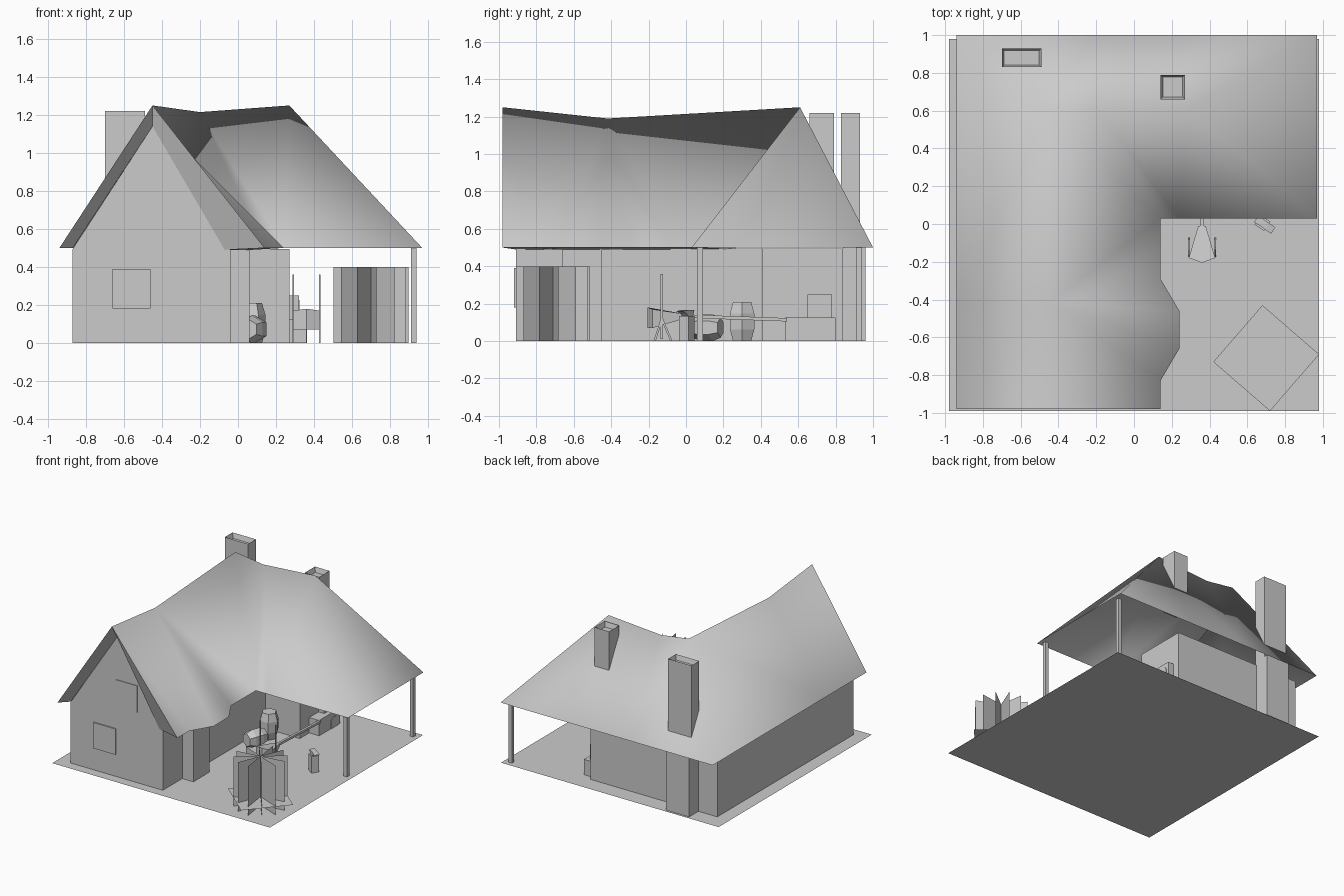
import bpy, bmesh, math
from mathutils import Vector

if "Cube" in bpy.data.objects:
    bpy.data.objects.remove(bpy.data.objects["Cube"])


def mesh_obj(name, verts, faces, fix=True):
    bm = bmesh.new()
    vs = [bm.verts.new(v) for v in verts]
    for f in faces:
        bm.faces.new([vs[i] for i in f])
    if fix:
        bmesh.ops.recalc_face_normals(bm, faces=bm.faces[:])
    me = bpy.data.meshes.new(name)
    bm.to_mesh(me)
    bm.free()
    ob = bpy.data.objects.new(name, me)
    bpy.context.collection.objects.link(ob)
    return ob


def prism(name, pts, offset):
    """Extrude a flat polygon by an offset vector into a solid."""
    n = len(pts)
    off = Vector(offset)
    verts = [Vector(p) for p in pts] + [Vector(p) + off for p in pts]
    faces = [list(range(n)), list(range(n, 2 * n))]
    faces += [[i, (i + 1) % n, n + (i + 1) % n, n + i] for i in range(n)]
    return mesh_obj(name, verts, faces)


def box(name, x0, x1, y0, y1, z0, z1):
    return prism(name, [(x0, y0, z0), (x1, y0, z0), (x1, y1, z0), (x0, y1, z0)],
                 (0, 0, z1 - z0))


def chimney(name, x0, x1, y0, y1, z0, z1):
    """Box with a recessed flue in its top."""
    ob = box(name, x0, x1, y0, y1, z0, z1)
    bm = bmesh.new()
    bm.from_mesh(ob.data)
    bm.faces.ensure_lookup_table()
    top = max(bm.faces, key=lambda f: f.calc_center_median().z)
    bmesh.ops.inset_region(bm, faces=[top], thickness=0.018)
    bmesh.ops.translate(bm, verts=top.verts[:], vec=(0, 0, -0.04))
    bm.to_mesh(ob.data)
    bm.free()
    return ob


def barrel(name, loc, r, h, rot=(0, 0, 0)):
    """Six-sided barrel with a bulging belly."""
    prof = [(0.75 * r, -h / 2), (r, -h / 5), (r, h / 5), (0.75 * r, h / 2)]
    verts, faces = [], []
    for rad, z in prof:
        for k in range(6):
            a = k * math.pi / 3
            verts.append((rad * math.cos(a), rad * math.sin(a), z))
    for j in range(3):
        for k in range(6):
            n = (k + 1) % 6
            faces.append([j * 6 + k, j * 6 + n, j * 6 + 6 + n, j * 6 + 6 + k])
    faces += [list(range(6)), list(range(18, 24))]
    ob = mesh_obj(name, verts, faces)
    ob.location, ob.rotation_euler = loc, rot
    return ob


# Ground sheet
mesh_obj("ground_sheet", [(-.98, -.99, 0), (.98, -.99, 0), (.98, .98, 0), (-.98, .98, 0)],
         [[0, 1, 2, 3]], False)

# L-shaped walls
foot = [(-.87, -.91), (-.04, -.91), (-.04, .41), (.27, .41), (.27, .84), (-.87, .84)]
mesh_obj("walls", [(x, y, z) for z in (0, .495) for x, y in foot],
         [[i, (i + 1) % 6, 6 + (i + 1) % 6, 6 + i] for i in range(6)])
mesh_obj("front_gable", [(-.87, -.91, .495), (-.07, -.91, .495), (-.45, -.91, 1.14)],
         [[0, 1, 2]], False)
box("entrance_block", -.04, .06, -.66, -.45, 0, .495)

# Roof outer skin: sagging ridge and a wavy courtyard eave
ridge = {"R0": (-.45, -.98, 1.25), "R1": (-.45, -.42, 1.19), "R2": (-.45, .61, 1.25),
         "R3": (-.2, .61, 1.215), "R4": (.27, .61, 1.25)}
eave = {"L0": (-.94, -.98, .5), "L1": (-.94, -.42, .5), "L2": (-.94, 1, .5),
        "B1": (-.2, 1, .5), "B2": (.27, 1, .5), "H1": (.97, 1, .5), "H0": (.97, .03, .5),
        "F": (.24, .03, .5)}
court = [(.14, -.98), (.14, -.83), (.24, -.66), (.24, -.46), (.14, -.29), (.14, .03)]
soffit = [(-.07, -.91), (-.05, -.78), (.07, -.65), (.07, -.5), (-.02, -.38), (-.1, .26)]
roof_faces = """R0 a0 a1,R0 a1 R1,R1 a1 a2,R1 a2 a3,R1 a3 a4,R1 a4 a5,R1 a5 R2,R2 a5 R3,
R3 a5 F,R3 F R4,R4 F H0,R4 H0 H1,R4 H1 B2,R4 B2 B1 R3,R3 B1 R2,R2 B1 L2,
R2 L2 L1 R1,R1 L1 L0 R0""".replace("\n", "").split(",")


def roof_skin(name, pts):
    keys = list(pts)
    faces = [[keys.index(k) for k in f.split()] for f in roof_faces]
    ob = mesh_obj(name, [pts[k] for k in keys], faces, False)
    for p in ob.data.polygons:
        p.use_smooth = True
    return ob


outer = {**ridge, **eave, **{"a%d" % i: (x, y, .5) for i, (x, y) in enumerate(court)}}
roof_skin("roof", outer)
# Roof underside, sunk below the ridge, plus the sloping gable trim
under = {k: (x, y, z - .11) for k, (x, y, z) in ridge.items()}
under.update(eave)
under.update({"a%d" % i: (x, y, .49) for i, (x, y) in enumerate(soffit)})
under.update(R0=(-.45, -.91, 1.14), L0=(-.87, -.91, .5))
roof_skin("roof_underside", under).data.flip_normals()
mesh_obj("gable_trim", [outer["L0"], outer["R0"], outer["a0"],
                        under["L0"], under["R0"], under["a0"]],
         [[0, 3, 4, 1], [1, 4, 5, 2]], False)
# Soffit on the courtyard side
mesh_obj("courtyard_soffit", [outer["a%d" % i] for i in range(6)] + [under["a%d" % i] for i in range(6)]
         + [eave["F"]],
         [[i, 6 + i, 7 + i, i + 1] for i in range(5)] + [[5, 11, 12]], False)

# Chimneys
chimney("rear_chimney", -.7, -.49, .83, .93, .5, 1.22)
box("rear_chimney_base", -.7, -.49, .84, .96, 0, .53)
chimney("forge_chimney", .14, .27, .66, .79, .75, 1.22)

# Gable windows
box("lower_window", -.66, -.46, -.92, -.905, .18, .39)
box("upper_window", -.46, -.27, -.915, -.905, .57, .79)

# Porch posts
for i, y in enumerate((.06, .91)):
    box("porch_post_%d" % i, .91, .94, y, y + .03, 0, .5)

# Forge with hood and arched openings
box("forge", .27, .36, .53, .8, 0, .125)
box("forge_hood", .27, .32, .65, .78, .125, .25)


def arch(name, x, yc, z, w, h):
    pts = [(x, yc - w, z)]
    pts += [(x, yc - w * math.cos(a * math.pi / 6), z + h + w * math.sin(a * math.pi / 6))
            for a in range(7)]
    prism(name, pts + [(x, yc + w, z)], (.006, 0, 0))


arch("forge_arch", .358, .72, 0, .04, .05)
arch("hood_arch", .318, .72, .125, .04, .06)

# Bellows with side frames and long nozzle
bt = [(.29, -.18), (.36, -.205), (.43, -.18), (.38, -.01), (.34, -.01)]
bz = [(.07, .17), (.07, .18), (.07, .17), (.12, .145), (.12, .145)]
mesh_obj("bellows", [(x, y, z[0]) for (x, y), z in zip(bt, bz)] +
         [(x, y, z[1]) for (x, y), z in zip(bt, bz)],
         [[0, 1, 2, 3, 4], [5, 6, 7, 8, 9]] +
         [[i, (i + 1) % 5, 5 + (i + 1) % 5, 5 + i] for i in range(5)])
prism("bellows_nozzle", [(.35, -.02, .125), (.37, -.02, .125), (.37, -.02, .143), (.35, -.02, .143)],
      (0, .56, -.02))
for i, x in enumerate((.288, .427)):
    box("bellows_post_%d" % i, x, x + .006, -.135, -.123, .01, .36)
    for j, s in enumerate((-1, 1)):
        prism("bellows_leg_%d%d" % (i, j), [(x, -.129 + .045 * s, 0), (x, -.117 + .045 * s, 0),
              (x, -.123, .12), (x, -.135, .12)], (.006, 0, 0))

# Anvil on a block
block = box("anvil_block", -.03, .03, -.03, .03, 0, .135)
anvil = prism("anvil", [(-.04, -.02, .165), (.03, -.02, .165), (.07, -.02, .16), (.03, -.02, .145),
                        (.02, -.02, .135), (-.03, -.02, .135)], (0, .04, 0))
for o in (block, anvil):
    o.location = (.68, .005, 0)
    o.rotation_euler = (0, 0, math.radians(-35))

# Barrels by the courtyard wall
barrel("upright_barrel", (.07, .3, .105), .075, .21)
barrel("lying_barrel", (.08, .11, .072), .072, .16, (0, math.radians(90), math.radians(70)))

# Foliage made of crossed upright cards and one flat card
for k in range(6):
    a = math.radians(8 + 30 * k)
    dx, dy = .2 * math.cos(a), .2 * math.sin(a)
    mesh_obj("foliage_card_%d" % k, [(.7 - dx, -.71 - dy, 0), (.7 + dx, -.71 + dy, 0),
             (.7 + dx, -.71 + dy, .4), (.7 - dx, -.71 - dy, .4)], [[0, 1, 2, 3]], False)
mesh_obj("foliage_skirt", [(.42, -.73, .07), (.72, -.99, .07), (.98, -.69, .07), (.68, -.43, .07)],
         [[0, 1, 2, 3]], False)
